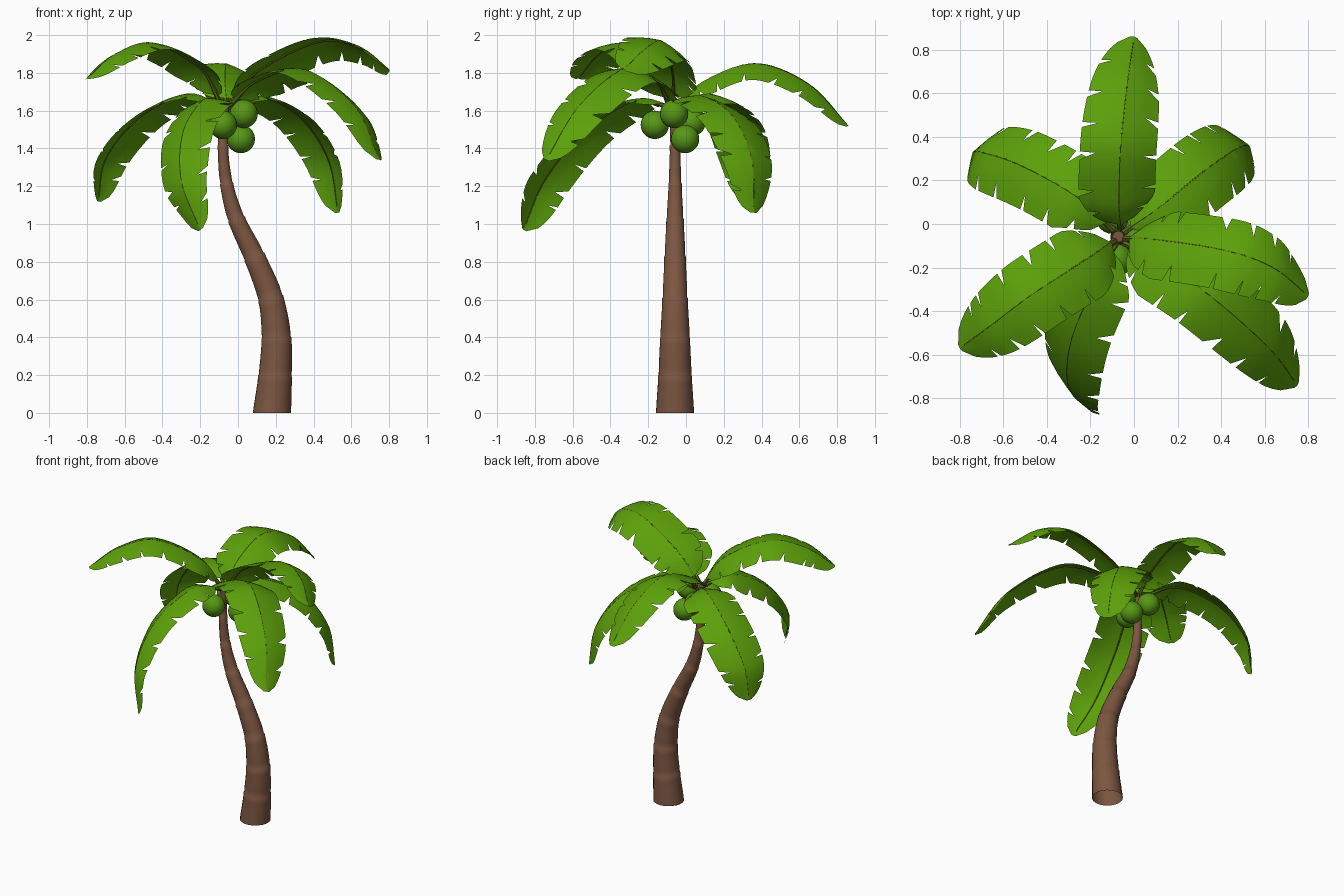
import bpy, bmesh, math, random
from mathutils import Vector

if "Cube" in bpy.data.objects:
    bpy.data.objects.remove(bpy.data.objects["Cube"])

random.seed(4)


def material(name, rgb):
    m = bpy.data.materials.new(name)
    m.diffuse_color = (*rgb, 1)
    m.use_nodes = True
    m.node_tree.nodes["Principled BSDF"].inputs["Base Color"].default_value = m.diffuse_color
    return m


BARK = material("bark brown", (0.20, 0.092, 0.052))
LEAF = material("leaf green", (0.108, 0.355, 0.003))
STEM = material("stem olive", (0.10, 0.13, 0.010))
NUT = material("coconut green", (0.095, 0.31, 0.007))
UP = Vector((0, 0, 1))


def spline(pts, t):
    """Catmull-Rom point at t in 0..1; works for any number of coordinates."""
    n = len(pts) - 1
    i = min(int(t * n), n - 1)
    f = t * n - i
    b, c = Vector(pts[i]), Vector(pts[i + 1])
    a = Vector(pts[i - 1]) if i else 2 * b - c
    d = Vector(pts[i + 2]) if i + 2 <= n else 2 * c - b
    return 0.5 * (2 * b + (c - a) * f + (2 * a - 5 * b + 4 * c - d) * f * f
                  + (3 * b - a - 3 * c + d) * f ** 3)


def finish(bm, name, mat, angle=40):
    bmesh.ops.remove_doubles(bm, verts=bm.verts, dist=0.0005)
    me = bpy.data.meshes.new(name)
    bm.to_mesh(me)
    bm.free()
    me.materials.append(mat)
    ob = bpy.data.objects.new(name, me)
    bpy.context.collection.objects.link(ob)
    bpy.ops.object.select_all(action='DESELECT')
    bpy.context.view_layer.objects.active = ob
    ob.select_set(True)
    bpy.ops.object.shade_smooth_by_angle(angle=math.radians(angle))
    return ob


def tube(name, rings, sides, mat, open_base=False):
    """Loft circles given as (centre, axis, radius) and cap the ends."""
    bm = bmesh.new()
    loops = []
    for c, axis, r in rings:
        u = axis.cross(Vector((0.13, 1, 0.07))).normalized()
        v = axis.cross(u).normalized()
        loops.append([bm.verts.new(c + r * (u * math.cos(a) + v * math.sin(a)))
                      for a in (2 * math.pi * k / sides for k in range(sides))])
    for p, q in zip(loops, loops[1:]):
        for k in range(sides):
            j = (k + 1) % sides
            bm.faces.new((p[k], p[j], q[j], q[k]))
    base = bm.faces.new(loops[0])
    bm.faces.new(loops[-1])
    bmesh.ops.recalc_face_normals(bm, faces=bm.faces)
    if open_base:
        bm.faces.remove(base)
    return finish(bm, name, mat)


# Trunk: x, z, radius along the bend, with small ring ridges
path = [(0.18, 0, 0.102), (0.197, 0.2, 0.089), (0.203, 0.4, 0.079), (0.172, 0.61, 0.067),
        (0.085, 0.83, 0.056), (-0.01, 1.03, 0.045), (-0.062, 1.22, 0.034),
        (-0.08, 1.42, 0.027), (-0.072, 1.62, 0.026)]
rings = []
for i in range(41):
    p = spline(path, i / 40)
    q = spline(path, min(i / 40 + 0.01, 1)) - spline(path, max(i / 40 - 0.01, 0))
    axis = Vector((q.x, 0, q.y)) if i else UP
    c = Vector((p.x, -0.058, p.y))
    if i and i % 5 == 0 and i < 40:
        rings.append((c - axis.normalized() * 0.006, axis, p.z + 0.002))
        rings.append((c, axis, p.z - 0.002))
    else:
        rings.append((c, axis, p.z))
tube("trunk", rings, 20, BARK, open_base=True)


# Fronds: a drooping midrib with a torn blade on both sides
def frond(name, pts, roll, heading=None, width=0.187, start=0.06):
    head = Vector((*heading, 0)) if heading else Vector(pts[-1]) - Vector(pts[0])
    across = head.cross(UP).normalized()

    def frame(t):
        p = spline(pts, t)
        d = (spline(pts, min(t + 0.01, 1)) - spline(pts, max(t - 0.01, 0))).normalized()
        s = (across - d * across.dot(d)).normalized()
        n = s.cross(d)
        return (p, d, s * math.cos(roll) + n * math.sin(roll),
                n * math.cos(roll) - s * math.sin(roll))

    def half(u):
        grow = min(1, 0.1 + 0.9 * math.sqrt(u / 0.22))
        tip = max(0, (u - 0.45) / 0.55)
        return width * grow * max(0.1, math.sqrt(1 - tip ** 2.3 * 0.99))

    def point(u, side, k):
        p, d, s, n = frame(start + (1 - start) * u)
        w = half(u) * k
        return p + side * w * 0.96 * s - n * w * (0.12 + 0.16 * k)

    bm = bmesh.new()
    for side in (-1, 1):
        cuts = [0] + [(k + random.uniform(-0.25, 0.25)) / 7 for k in range(1, 7)] + [1]
        for a, b in zip(cuts, cuts[1:]):
            gap = 0 if b == 1 else random.uniform(0.015, 0.04)
            deep = 4
            for j in range(deep):
                u0, u1 = a + (b - a) * j / deep, a + (b - a) * (j + 1) / deep
                # the blade edge is shortened to leave a V-shaped tear
                e0, e1 = (a + (b - gap - a) * k / deep for k in (j, j + 1))
                rows = [(point(u0, side, k), point(u1, side, k)) for k in (0, 0.3, 0.62)]
                rows.append((point(e0, side, 1), point(e1, side, 1)))
                for (p0, p1), (q0, q1) in zip(rows, rows[1:]):
                    quad = (p0, q0, q1, p1) if side > 0 else (p0, p1, q1, q0)
                    bm.faces.new([bm.verts.new(v) for v in quad])
    finish(bm, name, LEAF)

    # stem, thick at the crown and running thinly along the underside
    stem = []
    for i in range(21):
        t = 0.97 * i / 20
        p, d, s, n = frame(t)
        r = 0.005 * (1 - t) + 0.002 + 0.009 * max(0, 1 - t / 0.2)
        stem.append((p - n * (r - 0.001), d, r))
    tube(name + "_stem", stem, 6, STEM)


frond("back_frond", [(-.06, -.03, 1.64), (-.07, .1, 1.76), (-.06, .37, 1.85),
                     (-.03, .65, 1.74), (0, .86, 1.52)], -0.2)
frond("right_frond", [(-.05, -.06, 1.64), (.1, -.07, 1.81), (.42, -.12, 1.965),
                      (.64, -.2, 1.94), (.8, -.33, 1.82)], 0.35)
frond("left_front_frond", [(-.08, -.07, 1.64), (-.2, -.15, 1.83), (-.45, -.31, 1.96),
                           (-.65, -.46, 1.90), (-.8, -.57, 1.77)], -0.08)
frond("right_front_frond", [(-.05, -.08, 1.64), (.1, -.16, 1.76), (.35, -.33, 1.82),
                            (.62, -.57, 1.62), (.75, -.74, 1.34)], 0.15)
frond("right_back_frond", [(-.05, -.04, 1.63), (.12, .08, 1.68), (.33, .25, 1.57),
                           (.48, .35, 1.34), (.53, .36, 1.06)], 0.1, (.86, .5))
frond("left_back_frond", [(-.09, -.03, 1.63), (-.27, .13, 1.69), (-.52, .27, 1.57),
                          (-.70, .33, 1.35), (-.74, .33, 1.12)], -0.05, (-.86, .5))
frond("front_frond", [(-.08, -.08, 1.63), (-.18, -.27, 1.66), (-.29, -.54, 1.49),
                      (-.30, -.75, 1.23), (-.2, -.86, 0.97)], -0.1, (-.65, -.76), 0.178)

# Coconuts hanging around the top of the trunk
for i, loc in enumerate([(-.08, -.165, 1.525), (.03, -.063, 1.583),
                         (.015, -.005, 1.45), (-.10, .03, 1.54)]):
    bm = bmesh.new()
    bmesh.ops.create_uvsphere(bm, u_segments=24, v_segments=14, radius=0.075)
    nut = finish(bm, f"coconut_{i + 1}", NUT)
    nut.location = loc
